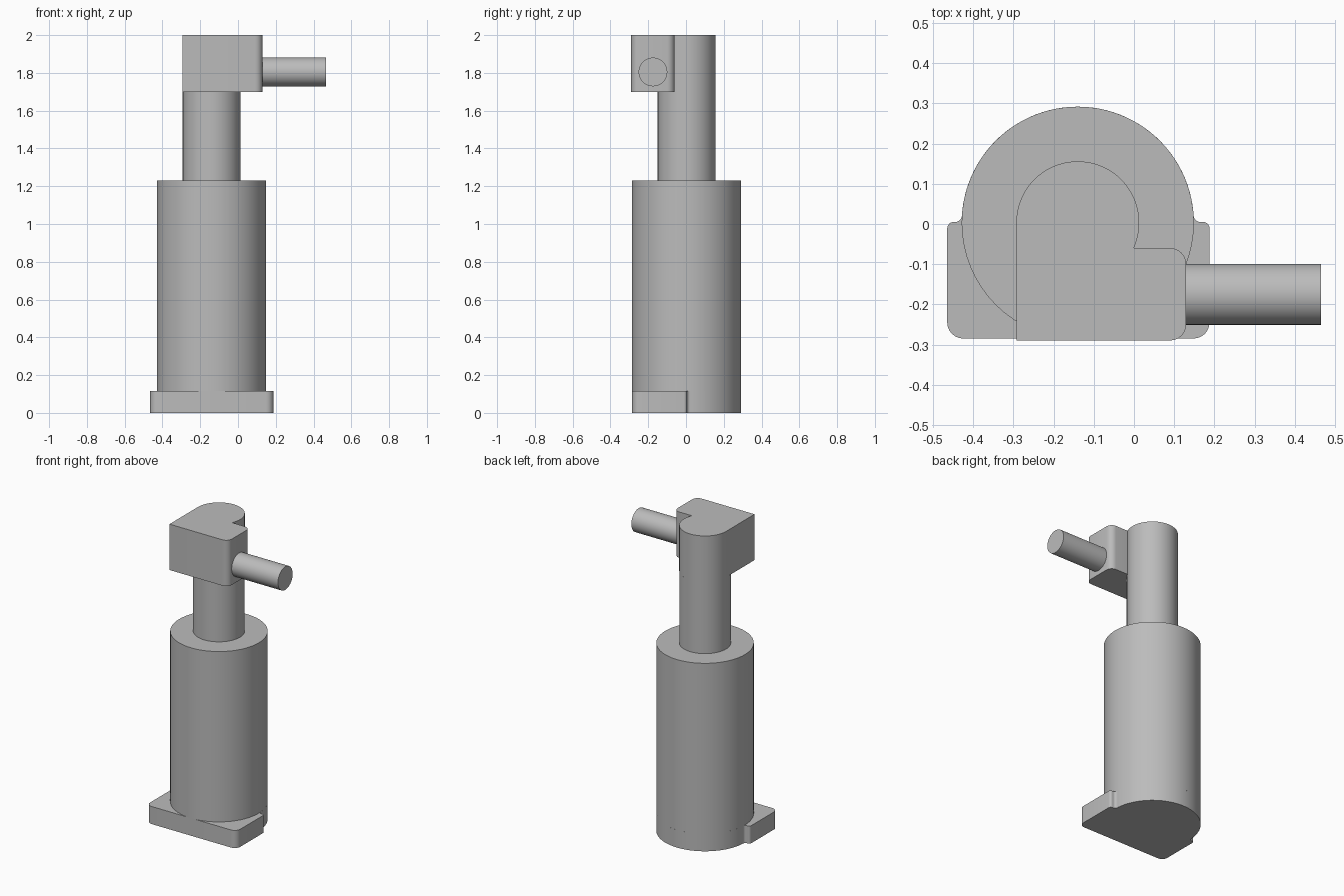
import bpy, bmesh, math
from mathutils import Vector, Matrix

cube = bpy.data.objects.get("Cube")
if cube:
    bpy.data.objects.remove(cube, do_unlink=True)

grey = bpy.data.materials.new("plain_grey")
grey.use_nodes = True
colour = (0.5, 0.5, 0.5, 1)
grey.diffuse_color = colour
grey.node_tree.nodes["Principled BSDF"].inputs["Base Color"].default_value = colour

AXIS = Vector((-0.14, 0.003))
BODY_R, ROD_R = 0.289, 0.153
FOOT_TOP, BODY_TOP, HEAD_BOTTOM, TOP = 0.115, 1.23, 1.70, 2.0


def arc(radius, start, end, steps=48):
    """Points on a circle around the main axis, angles in degrees."""
    angles = [math.radians(start + (end - start) * i / steps) for i in range(steps + 1)]
    return [AXIS + radius * Vector((math.cos(a), math.sin(a))) for a in angles]


def rounded(prev, corner, nxt, radius, steps=6):
    """Round a square corner of an outline."""
    p = Vector(corner)
    d1, d2 = (Vector(prev) - p).normalized(), (Vector(nxt) - p).normalized()
    centre = p + (d1 + d2) * radius
    turns = [math.pi / 2 * i / steps for i in range(steps + 1)]
    return [centre - radius * (d2 * math.cos(t) + d1 * math.sin(t)) for t in turns]


def finish(name, bm):
    bmesh.ops.recalc_face_normals(bm, faces=bm.faces)
    mesh = bpy.data.meshes.new(name)
    bm.to_mesh(mesh)
    bm.free()
    mesh.materials.append(grey)
    obj = bpy.data.objects.new(name, mesh)
    bpy.context.collection.objects.link(obj)
    bpy.ops.object.select_all(action="DESELECT")
    obj.select_set(True)
    bpy.context.view_layer.objects.active = obj
    bpy.ops.object.shade_smooth_by_angle(angle=math.radians(30))
    return obj


def extrude(name, outline, bottom, top):
    bm = bmesh.new()
    face = bm.faces.new([bm.verts.new((p.x, p.y, bottom)) for p in outline])
    made = bmesh.ops.extrude_face_region(bm, geom=[face])["geom"]
    verts = [v for v in made if isinstance(v, bmesh.types.BMVert)]
    bmesh.ops.translate(bm, verts=verts, vec=(0, 0, top - bottom))
    return finish(name, bm)


def cylinder(name, radius, length, centre, rotation=Matrix()):
    bm = bmesh.new()
    bmesh.ops.create_cone(bm, cap_ends=True, segments=64, radius1=radius, radius2=radius,
                          depth=length, matrix=Matrix.Translation(centre) @ rotation)
    return finish(name, bm)


# Foot: plate with rounded corners, blended into the round back
left, right, front, back = -0.465, 0.188, -0.285, 0.005
fl, fr, br, bl = (left, front), (right, front), (right, back), (left, back)
join_r = (AXIS.x + BODY_R, back)
join_l = (AXIS.x - BODY_R, back)
back_arc = arc(BODY_R, 5, 175)
foot = (rounded(bl, fl, fr, 0.04) + rounded(fl, fr, br, 0.04)
        + rounded(fr, br, join_r, 0.016) + rounded(br, join_r, back_arc[0], 0.016)
        + back_arc
        + rounded(back_arc[-1], join_l, bl, 0.016) + rounded(join_l, bl, fl, 0.016))
extrude("foot", foot, 0, FOOT_TOP)

# Main body and rod
cylinder("body", BODY_R, BODY_TOP - FOOT_TOP, (*AXIS, (BODY_TOP + FOOT_TOP) / 2))
cylinder("rod", ROD_R, HEAD_BOTTOM - BODY_TOP, (*AXIS, (HEAD_BOTTOM + BODY_TOP) / 2))

# Head: block with a round back that continues the rod
hl, hr, hf, hb = AXIS.x - ROD_R, 0.13, -0.29, -0.06
notch = math.degrees(math.asin((hb - AXIS.y) / ROD_R))
head = ([Vector((hl, hf))] + rounded((hl, hf), (hr, hf), (hr, hb), 0.04)
        + rounded((hr, hf), (hr, hb), (hl, hb), 0.04) + arc(ROD_R, notch, 180))
extrude("head", head, HEAD_BOTTOM, TOP)

# Side pin
cylinder("side_pin", 0.076, 0.345, (0.2925, -0.175, 1.805), Matrix.Rotation(math.pi / 2, 4, "Y"))
